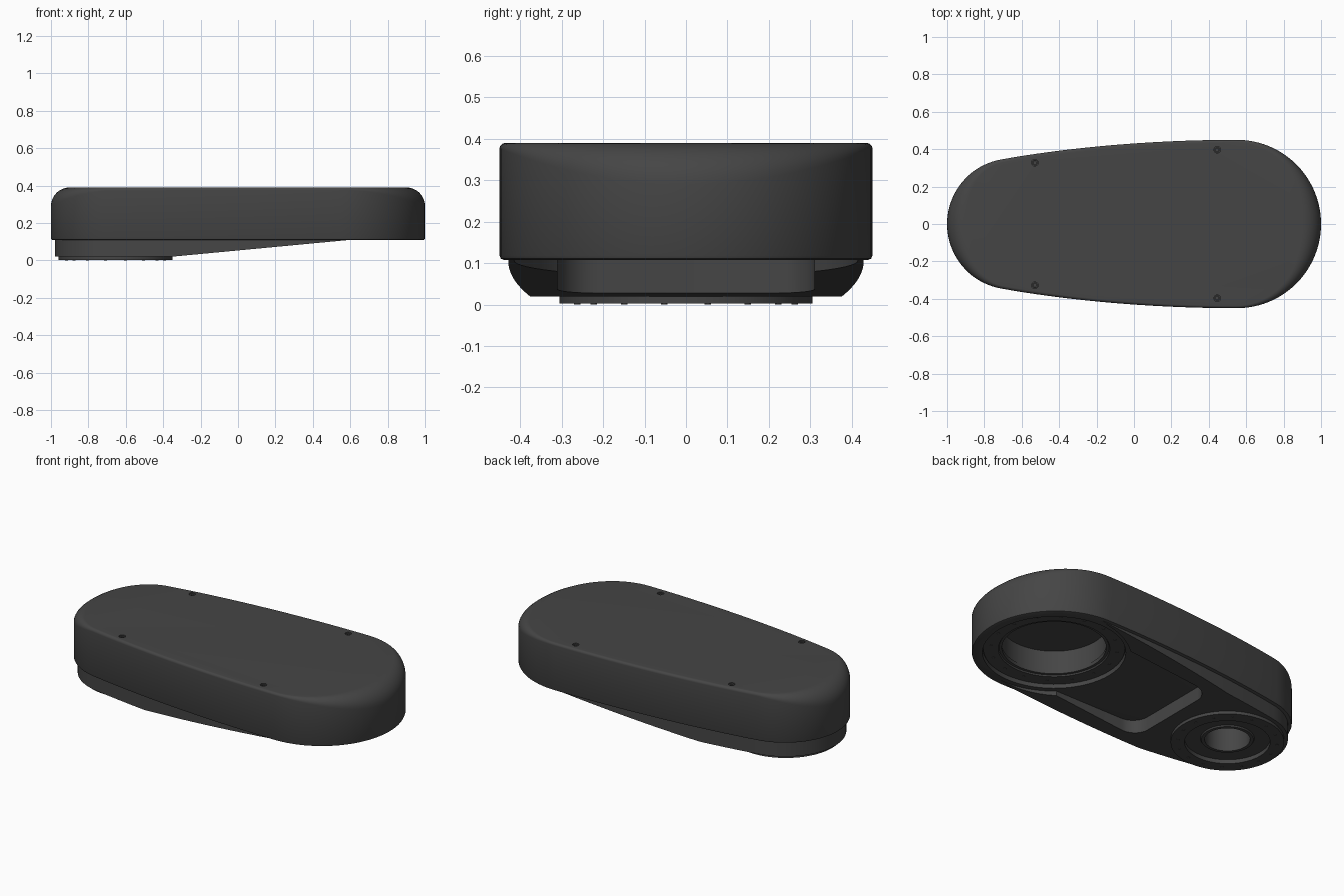
import bpy, bmesh, math
from mathutils import Vector

if "Cube" in bpy.data.objects:
    bpy.data.objects.remove(bpy.data.objects["Cube"])

BIG, SMALL = 0.56, -0.655      # x of the two joint axes

mat = bpy.data.materials.new("dark_grey")
mat.diffuse_color = (0.06, 0.06, 0.06, 1)
mat.use_nodes = True
mat.node_tree.nodes["Principled BSDF"].inputs["Base Color"].default_value = mat.diffuse_color


def finish(name, bm, smooth=True):
    bmesh.ops.recalc_face_normals(bm, faces=bm.faces[:])
    me = bpy.data.meshes.new(name)
    bm.to_mesh(me)
    bm.free()
    ob = bpy.data.objects.new(name, me)
    bpy.context.collection.objects.link(ob)
    me.materials.append(mat)
    if smooth:
        shade(ob)
    return ob


def shade(ob):
    bpy.ops.object.select_all(action='DESELECT')
    bpy.context.view_layer.objects.active = ob
    ob.select_set(True)
    bpy.ops.object.shade_smooth_by_angle(angle=math.radians(30))


def loft(rings):
    """Solid skinned through rings of equal point count."""
    bm = bmesh.new()
    vr = [[bm.verts.new(p) for p in r] for r in rings]
    n = len(vr[0])
    for a, b in zip(vr, vr[1:]):
        for i in range(n):
            bm.faces.new((a[i], a[(i + 1) % n], b[(i + 1) % n], b[i]))
    bm.faces.new(vr[0])
    bm.faces.new(vr[-1])
    return bm


def lathe(profile, x, y=0, n=64, closed=True):
    """Revolve (r, z) points around a vertical axis."""
    bm = bmesh.new()
    vs = [bm.verts.new((x + r, y, z)) for r, z in profile]
    m = len(vs)
    es = [bm.edges.new((vs[i], vs[(i + 1) % m])) for i in range(m if closed else m - 1)]
    bmesh.ops.spin(bm, geom=vs + es, cent=(x, y, 0), axis=(0, 0, 1),
                   angle=2 * math.pi, steps=n, use_duplicate=False)
    bmesh.ops.remove_doubles(bm, verts=bm.verts[:], dist=1e-5)
    return bm


def cylinder(x, y, r, z0, z1, n=64):
    ring = [(x + r * math.cos(2 * math.pi * i / n), y + r * math.sin(2 * math.pi * i / n)) for i in range(n)]
    return loft([[(px, py, z) for px, py in ring] for z in (z0, z1)])


def cut(ob, bm):
    cutter = finish("cutter", bm, False)
    cutter.hide_render = True
    mod = ob.modifiers.new("cut", 'BOOLEAN')
    mod.operation, mod.solver, mod.object = 'DIFFERENCE', 'EXACT', cutter
    bpy.context.view_layer.objects.active = ob
    bpy.ops.object.modifier_apply(modifier=mod.name)
    bpy.data.objects.remove(cutter)


def outline():
    """Plan shape as (point, normal): big arc, bowed flank, small arc, mirrored flank."""
    half = []
    for i in range(25):
        a = math.radians(90 * i / 24)
        n = Vector((math.cos(a), math.sin(a)))
        half.append((Vector((0.55, 0)) + 0.45 * n, n))
    p = [Vector(v) for v in ((0.55, 0.45), (0.13, 0.45), (-0.317, 0.415), (-0.711, 0.345))]
    for i in range(1, 20):
        t = i / 20
        s = 1 - t
        q = p[0] * s**3 + p[1] * 3 * s * s * t + p[2] * 3 * s * t * t + p[3] * t**3
        d = (p[1] - p[0]) * s * s + (p[2] - p[1]) * 2 * s * t + (p[3] - p[2]) * t * t
        half.append((q, Vector((d.y, -d.x)).normalized()))
    for i in range(21):
        a = math.radians(100 + 80 * i / 20)
        n = Vector((math.cos(a), math.sin(a)))
        half.append((Vector((-0.65, 0)) + 0.35 * n, n))
    flip = Vector((1, -1))
    return half + [(q * flip, n * flip) for q, n in half[-2:0:-1]]


OUT = outline()


def inset(d, z):
    return [(*(q - n * d), z) for q, n in OUT]


# Upper housing: top fillet is wide at the ends and narrow along the flanks
rings = [inset(0.01, 0.108), inset(0.003, 0.111), inset(0, 0.118)]
for k in range(9):
    a = math.radians(90 * k / 8)
    ring = []
    for q, n in OUT:
        r = 0.014 + 0.086 * n.x**2
        ring.append((*(q - n * r * (1 - math.cos(a))), 0.39 - r * (1 - math.sin(a))))
    rings.append(ring)
housing = finish("upper_housing", loft(rings), False)
cut(housing, cylinder(BIG, 0, 0.385, 0.0, 0.14))
cut(housing, cylinder(BIG, 0, 0.285, 0.0, 0.28))
cut(housing, cylinder(SMALL, 0, 0.125, 0.0, 0.21))
SCREWS = [(x, y * s) for x, y in ((-0.53, 0.328), (0.445, 0.397)) for s in (1, -1)]
for x, y in SCREWS:
    cut(housing, cylinder(x, y, 0.018, 0.37, 0.45, 20))
shade(housing)

# Cover screws with a socket
for x, y in SCREWS:
    finish("cover_screw", lathe([(0, 0.365), (0.015, 0.365), (0.015, 0.385), (0.008, 0.385),
                                 (0.008, 0.376), (0, 0.376)], x, y, 20, False))

# Lower cover: inset outline with a sloped underside
bm = loft([inset(0.021, 0.02), inset(0.021, 0.13)])
bmesh.ops.bisect_plane(bm, geom=bm.verts[:] + bm.edges[:] + bm.faces[:],
                       plane_co=(-0.35, 0, 0.02), plane_no=(0.0945, 0, -1), clear_outer=True)
bmesh.ops.edgeloop_fill(bm, edges=[e for e in bm.edges if e.is_boundary])
lower = finish("lower_cover", bm, False)

# Open channel with rounded corners, joint bore and round clearance at the big joint
chan = [(0.9, -0.31), (0.9, 0.31)]
for s, angs in ((1, range(90, 181, 10)), (-1, range(180, 271, 10))):
    chan += [(-0.17 + 0.1 * math.cos(math.radians(a)), s * 0.21 + 0.1 * math.sin(math.radians(a))) for a in angs]
cut(lower, loft([[(x, y, z) for x, y in chan] for z in (-0.1, 0.2)]))
cut(lower, cylinder(BIG, 0, 0.415, -0.1, 0.2))
cut(lower, cylinder(SMALL, 0, 0.235, -0.1, 0.2))
shade(lower)

# Small joint flange with recessed floor and hub
finish("small_joint_flange", lathe(
    [(0.305, 0.03), (0.305, 0.002), (0.23, 0.002), (0.23, 0.026), (0.145, 0.026), (0.14, 0.018),
     (0.122, 0.018), (0.122, 0.2), (0.13, 0.2), (0.15, 0.06), (0.25, 0.06), (0.25, 0.03)], SMALL))

# Large joint flange ring, set into the housing
finish("large_joint_flange", lathe(
    [(0.386, 0.145), (0.38, 0.13), (0.3, 0.13), (0.295, 0.138), (0.28, 0.138),
     (0.28, 0.16), (0.29, 0.16), (0.29, 0.145)], BIG))

# Flange bolts
for name, cx, r, z in (("small_flange_bolt", SMALL, 0.268, 0.0), ("large_flange_bolt", BIG, 0.34, 0.127)):
    for i in range(16):
        a = 2 * math.pi * (i + 0.5) / 16
        finish(name, cylinder(cx + r * math.cos(a), r * math.sin(a), 0.008, z, z + 0.01, 12))
